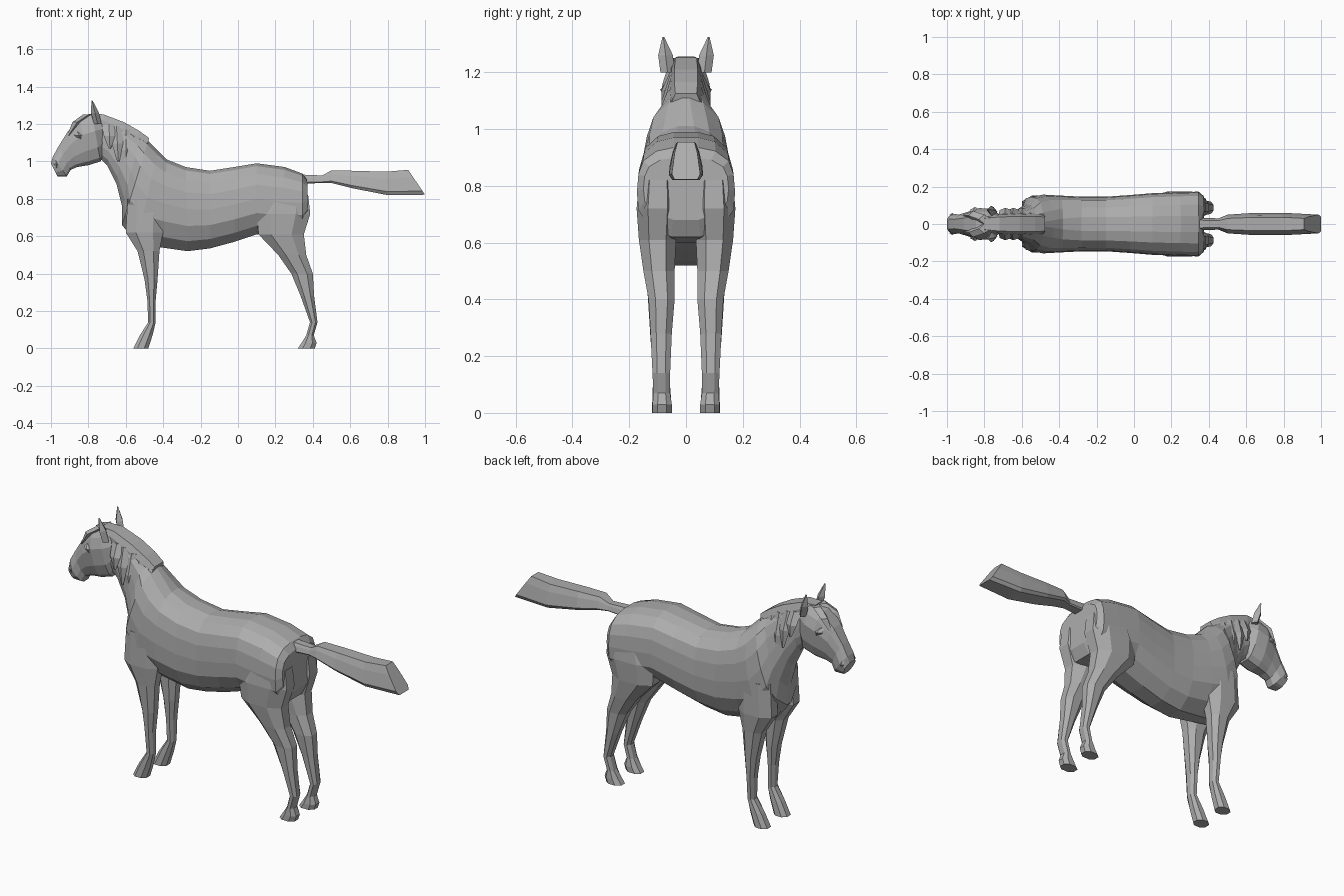
import bpy
import bmesh
from mathutils import Vector

default = bpy.data.objects.get("Cube")
if default:
    bpy.data.objects.remove(default)

# One plain grey for the whole animal
GREY = (0.42, 0.42, 0.42, 1)
grey = bpy.data.materials.new("plain grey")
grey.use_nodes = True
grey.diffuse_color = GREY
grey.node_tree.nodes["Principled BSDF"].inputs["Base Color"].default_value = GREY
grey.node_tree.nodes["Principled BSDF"].inputs["Roughness"].default_value = 0.8


def loft(name, rings, mirrored=False):
    """Skin a row of equal-sized rings, cap both ends, optionally mirror in y."""
    mesh = bpy.data.meshes.new(name)
    bm = bmesh.new()
    rows = [[bm.verts.new(point) for point in ring] for ring in rings]
    count = len(rows[0])
    for first, second in zip(rows, rows[1:]):
        for i in range(count):
            j = (i + 1) % count
            bm.faces.new((first[i], first[j], second[j], second[i]))
    bm.faces.new(rows[0])
    bm.faces.new(rows[-1])
    bmesh.ops.recalc_face_normals(bm, faces=bm.faces)
    bm.to_mesh(mesh)
    bm.free()
    mesh.materials.append(grey)
    obj = bpy.data.objects.new(name, mesh)
    bpy.context.collection.objects.link(obj)
    if mirrored:
        mirror = obj.modifiers.new("other side", "MIRROR")
        mirror.use_axis = (False, True, False)
    return obj


def spine_ring(top, bottom, half_width, section, sharpness=1):
    """Symmetric ring between a top and a bottom point in the middle plane."""
    upper, lower = Vector((top[0], 0, top[1])), Vector((bottom[0], 0, bottom[1]))
    half = []
    for along, width in section:
        point = upper.lerp(lower, along)
        point.y = half_width * width ** sharpness
        half.append(point)
    return half + [Vector((p.x, -p.y, p.z)) for p in reversed(half)]


def leg_ring(z, front, back, inner, outer, cut=0.27):
    """Level ring with cut corners."""
    corners = [(cut, 0), (1 - cut, 0), (1, cut), (1, 1 - cut),
               (1 - cut, 1), (cut, 1), (0, 1 - cut), (0, cut)]
    return [(front + (back - front) * u, inner + (outer - inner) * v, z) for u, v in corners]


# Trunk and neck: top point, bottom point, half width, sharpness of the crest
TRUNK_SECTION = [(0, .25), (.04, .6), (.15, .87), (.3, .97), (.5, 1),
                 (.7, .97), (.88, .74), (1, .3)]
trunk = [
    ((.37, .9), (.375, .68), .15, 1),
    ((.345, .935), (.345, .62), .173, 1),
    ((.25, .97), (.22, .6), .17, 1),
    ((.1, .99), (.1, .61), .165, 1),
    ((-.02, .97), (-.02, .57), .155, 1),
    ((-.15, .95), (-.15, .535), .146, 1),
    ((-.28, .97), (-.27, .52), .146, 1),
    ((-.38, 1.01), (-.41, .54), .152, 1.2),
    ((-.43, 1.06), (-.54, .56), .157, 1.5),
    ((-.48, 1.11), (-.62, .66), .145, 1.7),
    ((-.52, 1.14), (-.62, .76), .105, 1.5),
    ((-.6, 1.19), (-.65, .88), .072, 1),
    ((-.67, 1.22), (-.7, .98), .058, 1),
    ((-.76, 1.24), (-.75, 1.03), .052, 1),
]
loft("body_and_neck", [spine_ring(t, b, w, TRUNK_SECTION, s) for t, b, w, s in trunk])

# Head from poll to muzzle
HEAD_SECTION = [(0, .5), (.14, .8), (.35, 1), (.7, .9), (.92, .65), (1, .35)]
head = [
    ((-.73, 1.245), (-.715, 1.04), .055),
    ((-.78, 1.25), (-.735, 1.0), .082),
    ((-.845, 1.23), (-.8, .98), .085),
    ((-.91, 1.16), (-.86, .97), .064),
    ((-.96, 1.08), (-.895, .955), .05),
    ((-.99, 1.025), (-.915, .92), .055),
    ((-1, .99), (-.965, .92), .044),
]
loft("head", [spine_ring(t, b, w, HEAD_SECTION) for t, b, w in head])


def blade(name, stations):
    """Mirrored tapering lock: centre, half size in x, half size in y."""
    rings = [[(x - dx, y, z), (x, y - dy, z), (x + dx, y, z), (x, y + dy, z)]
             for (x, y, z), dx, dy in stations]
    return loft(name, rings, True)


# Ears, brows and nostrils
blade("ears", [((-.75, .065, 1.2), .02, .025), ((-.765, .072, 1.26), .022, .026),
               ((-.78, .08, 1.325), .003, .003)])
blade("brows", [((-.84, .07, 1.12), .012, .01), ((-.85, .076, 1.14), .026, .015),
                ((-.86, .06, 1.16), .012, .01)])
blade("nostrils", [((-.97, .044, .965), .006, .004), ((-.972, .05, .985), .014, .008),
                   ((-.975, .045, 1.005), .006, .004)])

# Mane: a crest cap with hanging locks on both sides
CREST_SECTION = [(0, .75), (.4, 1), (1, 1)]
crest = [
    ((-.8, 1.255), (-.79, 1.2), .04),
    ((-.72, 1.252), (-.72, 1.17), .05),
    ((-.61, 1.21), (-.63, 1.12), .055),
    ((-.53, 1.165), (-.55, 1.08), .055),
    ((-.475, 1.125), (-.495, 1.05), .05),
]
loft("mane_crest", [spine_ring(t, b, w, CREST_SECTION) for t, b, w in crest])
locks = [(-.69, 1.2, -.685, 1.07), (-.65, 1.19, -.64, 1.0), (-.6, 1.17, -.6, .95),
         (-.555, 1.14, -.56, .96), (-.515, 1.11, -.53, 1.0)]
for x, z, tip_x, tip_z in locks:
    middle = ((x + tip_x) / 2, .075, (z + tip_z) / 2)
    blade("mane_lock", [((x, .045, z), .035, .012), (middle, .03, .012),
                        ((tip_x, .08, tip_z), .006, .004)])
blade("forelock", [((-.8, .025, 1.25), .03, .025), ((-.86, .045, 1.21), .025, .025),
                   ((-.905, .045, 1.14), .008, .008)])

# Legs: height, front, back, inner side, outer side
hind = [(.82, .14, .375, .03, .165), (.72, .1, .386, .025, .174),
        (.61, .11, .352, .035, .166), (.5, .215, .365, .04, .15),
        (.4, .285, .4, .04, .132), (.28, .335, .407, .05, .125),
        (.14, .385, .425, .056, .118), (.07, .365, .405, .056, .115),
        (.03, .34, .42, .05, .118), (0, .32, .41, .05, .118)]
fore = [(.8, -.59, -.4, .03, .15), (.62, -.6, -.4, .035, .152),
        (.52, -.537, -.42, .045, .142), (.37, -.5, -.43, .05, .132),
        (.26, -.485, -.44, .057, .125), (.14, -.48, -.44, .06, .115),
        (.07, -.525, -.457, .054, .118), (0, -.56, -.48, .05, .12)]
for name, stations in (("hind_legs", hind), ("front_legs", fore)):
    loft(name, [leg_ring(*station) for station in stations], True)

# Tail held straight out behind
TAIL_SECTION = [(0, .6), (.3, .8), (.85, 1), (1, .8)]
tail = [
    ((.33, .93), (.33, .88), .035),
    ((.45, .925), (.45, .885), .03),
    ((.5, .952), (.5, .885), .05),
    ((.62, .95), (.62, .855), .058),
    ((.79, .945), (.8, .82), .06),
    ((.91, .955), (1, .822), .05),
]
loft("tail", [spine_ring(t, b, w, TAIL_SECTION) for t, b, w in tail])
